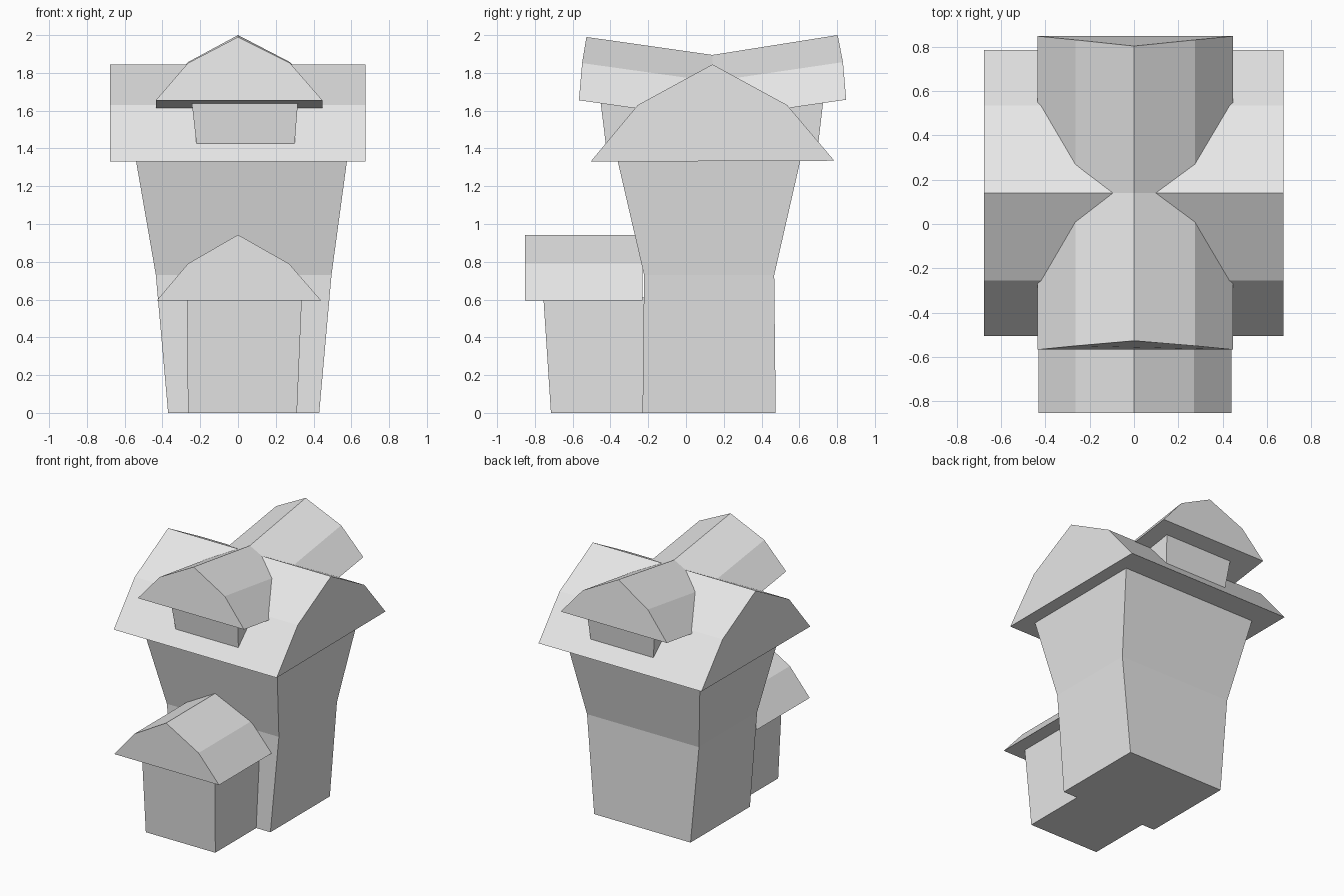
import bpy
import bmesh

cube = bpy.data.objects.get("Cube")
if cube:
    bpy.data.objects.remove(cube, do_unlink=True)

grey = bpy.data.materials.new("plain grey")
grey.use_nodes = True
COLOUR = (0.8, 0.8, 0.8, 1)
grey.diffuse_color = COLOUR
grey.node_tree.nodes["Principled BSDF"].inputs["Base Color"].default_value = COLOUR


def loft(name, rings):
    """Join matching rings of points with faces and cap both ends."""
    bm = bmesh.new()
    loops = [[bm.verts.new(p) for p in ring] for ring in rings]
    n = len(loops[0])
    for a, b in zip(loops, loops[1:]):
        for i in range(n):
            j = (i + 1) % n
            bm.faces.new((a[i], a[j], b[j], b[i]))
    bm.faces.new(loops[0])
    bm.faces.new(loops[-1])
    bmesh.ops.recalc_face_normals(bm, faces=bm.faces)
    mesh = bpy.data.meshes.new(name)
    bm.to_mesh(mesh)
    bm.free()
    mesh.materials.append(grey)
    obj = bpy.data.objects.new(name, mesh)
    bpy.context.collection.objects.link(obj)
    return obj


def rect(x0, x1, y0, y1, z):
    return [(x0, y0, z), (x1, y0, z), (x1, y1, z), (x0, y1, z)]


# Tower walls flare out towards the roof
loft("tower_walls", [
    rect(-0.37, 0.43, -0.23, 0.475, 0),
    rect(-0.435, 0.495, -0.222, 0.467, 0.73),
    rect(-0.54, 0.577, -0.362, 0.605, 1.335),
])

# Main roof: bent gable running from side to side
gable = [(-0.505, 1.33), (-0.255, 1.63), (0.14, 1.845), (0.535, 1.63), (0.785, 1.335)]
loft("main_roof", [[(x, y, z) for y, z in gable] for x in (-0.678, 0.675)])

# Porch at the front
loft("porch_walls", [
    rect(-0.265, 0.312, -0.715, -0.2, 0),
    rect(-0.27, 0.338, -0.755, -0.2, 0.61),
])
porch_gable = [(-0.43, 0.595), (-0.265, 0.79), (0, 0.943), (0.27, 0.79), (0.44, 0.595)]
loft("porch_roof", [[(x, y, z) for x, z in porch_gable] for y in (-0.853, -0.23)])

# Dormer walls pass through the main roof to both sides
loft("dormer_walls", [
    rect(-0.22, 0.3, -0.425, 0.7, 1.425),
    rect(-0.245, 0.317, -0.452, 0.726, 1.645),
])

# Dormer roof dips in the middle and rises towards both ends
xs = (-0.435, -0.265, 0, 0.275, 0.447)
front = zip(xs, (-0.567, -0.55, -0.527, -0.55, -0.567), (1.655, 1.852, 1.99, 1.852, 1.655))
middle = zip(xs, [0.14] * 5, (1.555, 1.755, 1.895, 1.755, 1.555))
back = zip(xs, (0.848, 0.831, 0.803, 0.831, 0.848), (1.658, 1.857, 2, 1.857, 1.658))
loft("dormer_roof", [list(front), list(middle), list(back)])
